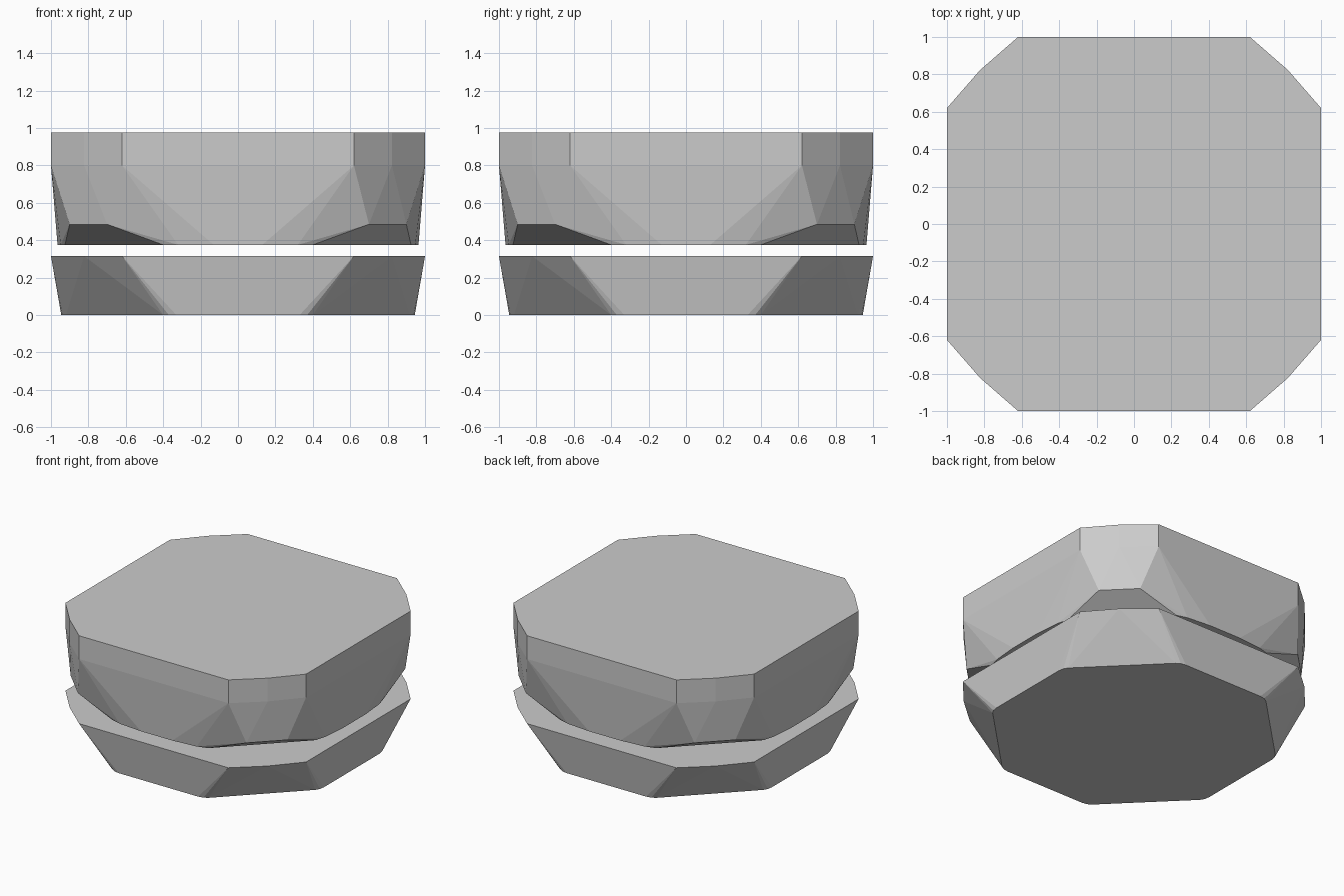
import bpy, bmesh, math

if "Cube" in bpy.data.objects:
    bpy.data.objects.remove(bpy.data.objects["Cube"])


def faceted_block(name, levels):
    """Convex block; each level is (z, points of one corner), mirrored in x, y and the diagonal."""
    bm = bmesh.new()
    for z, pts in levels:
        spots = {(sx * a, sy * b) for x, y in pts for a, b in ((x, y), (y, x))
                 for sx in (1, -1) for sy in (1, -1)}
        for x, y in sorted(spots):
            bm.verts.new((x, y, z))
    hull = bmesh.ops.convex_hull(bm, input=bm.verts[:])
    loose = list({v for v in hull["geom_interior"] + hull["geom_unused"]
                  if isinstance(v, bmesh.types.BMVert)})
    bmesh.ops.delete(bm, geom=loose, context='VERTS')
    bmesh.ops.dissolve_limit(bm, angle_limit=math.radians(0.5),
                             verts=bm.verts[:], edges=bm.edges[:])
    bmesh.ops.recalc_face_normals(bm, faces=bm.faces[:])
    mesh = bpy.data.meshes.new(name)
    bm.to_mesh(mesh)
    bm.free()
    obj = bpy.data.objects.new(name, mesh)
    bpy.context.collection.objects.link(obj)
    return obj


# Shared outline: square with clipped, slightly bowed corners
outline = [(0.62, 1.0), (0.823, 0.823)]

# Lower slab, tapering down to a rounded octagon
faceted_block("lower_slab", [
    (0.315, outline),
    (0.0, [(0.33, 0.945), (0.37, 0.938), (0.40, 0.92)]),
])

# Upper block: straight rim, tapering sides and undercut corners
faceted_block("upper_block", [
    (0.975, outline),
    (0.80, outline),
    (0.485, [(0.70, 0.90)]),
    (0.375, [(0.13, 0.965), (0.32, 0.948), (0.40, 0.925)]),
])
